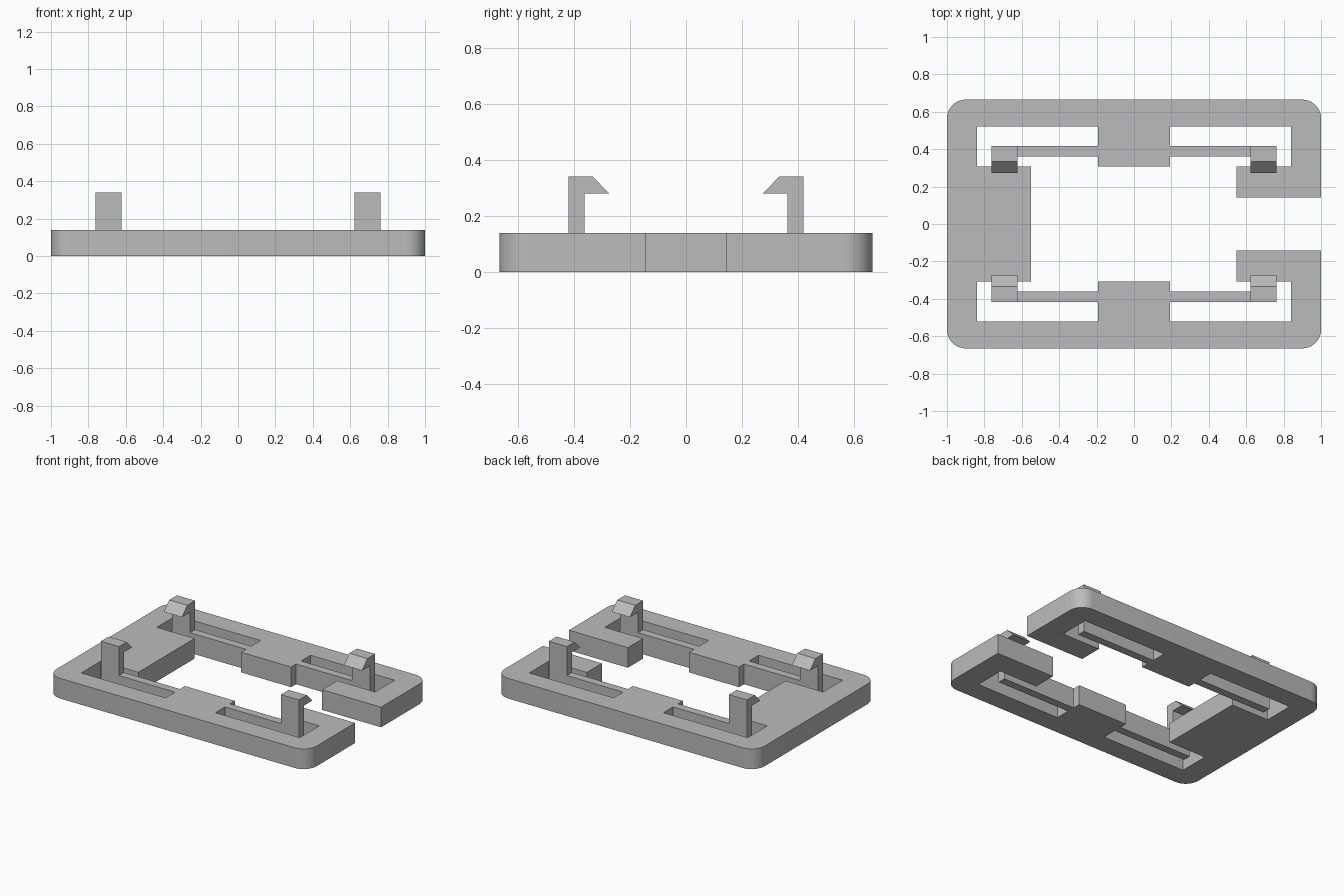
import bpy, bmesh
from math import sin, cos, pi, radians
from mathutils import Vector

cube = bpy.data.objects.get("Cube")
if cube:
    bpy.data.objects.remove(cube, do_unlink=True)

grey = bpy.data.materials.new("plain_grey")
grey.use_nodes = True
colour = (0.5, 0.5, 0.5, 1)
grey.diffuse_color = colour
grey.node_tree.nodes["Principled BSDF"].inputs["Base Color"].default_value = colour

THICK = 0.14
HALF_DEPTH = 0.665
RADIUS = 0.1


def prism(name, points, sweep):
    """Extrude a closed outline along a vector."""
    bm = bmesh.new()
    face = bm.faces.new([bm.verts.new(p) for p in points])
    result = bmesh.ops.extrude_face_region(bm, geom=[face], use_keep_orig=True)
    moved = [v for v in result["geom"] if isinstance(v, bmesh.types.BMVert)]
    bmesh.ops.translate(bm, verts=moved, vec=Vector(sweep))
    bmesh.ops.recalc_face_normals(bm, faces=bm.faces)
    mesh = bpy.data.meshes.new(name)
    bm.to_mesh(mesh)
    bm.free()
    mesh.materials.append(grey)
    obj = bpy.data.objects.new(name, mesh)
    bpy.context.collection.objects.link(obj)
    return obj


def rounded_corner(cx, cy, start, steps=10):
    """Quarter turn, clockwise from the start angle."""
    angles = [start - pi / 2 * i / steps for i in range(steps + 1)]
    return [(cx + RADIUS * cos(a), cy + RADIUS * sin(a)) for a in angles]


# Base plate: back half of the outline, with clip arms springing from the middle tab
tab_and_arm = [(0.84, 0.522), (0.192, 0.522), (0.192, 0.418), (0.762, 0.418),
               (0.762, 0.362), (0.192, 0.362), (0.192, 0.308)]
half = rounded_corner(RADIUS - 1, HALF_DEPTH - RADIUS, pi)
half += rounded_corner(1 - RADIUS, HALF_DEPTH - RADIUS, pi / 2)
half += [(1, 0.143), (0.547, 0.143), (0.547, 0.308), (0.84, 0.308)]
half += tab_and_arm
half += [(-x, y) for x, y in reversed(tab_and_arm)]
half += [(-0.84, 0.308), (-0.55, 0.308)]
outline = half + [(x, -y) for x, y in reversed(half)]
plate = prism("base_plate", [(x, y, 0) for x, y in outline], (0, 0, THICK))

bpy.ops.object.select_all(action="DESELECT")
plate.select_set(True)
bpy.context.view_layer.objects.active = plate
bpy.ops.object.shade_smooth_by_angle(angle=radians(30))

# Snap hooks standing on the arm ends, barbs pointing inward
hook = [(0.418, THICK), (0.418, 0.341), (0.333, 0.341),
        (0.274, 0.281), (0.362, 0.281), (0.362, THICK)]
for depth, sy in (("front", -1), ("back", 1)):
    for side, x in (("right", -0.762), ("left", 0.623)):
        prism(f"{depth}_{side}_hook", [(x, sy * y, z) for y, z in hook], (0.139, 0, 0))
